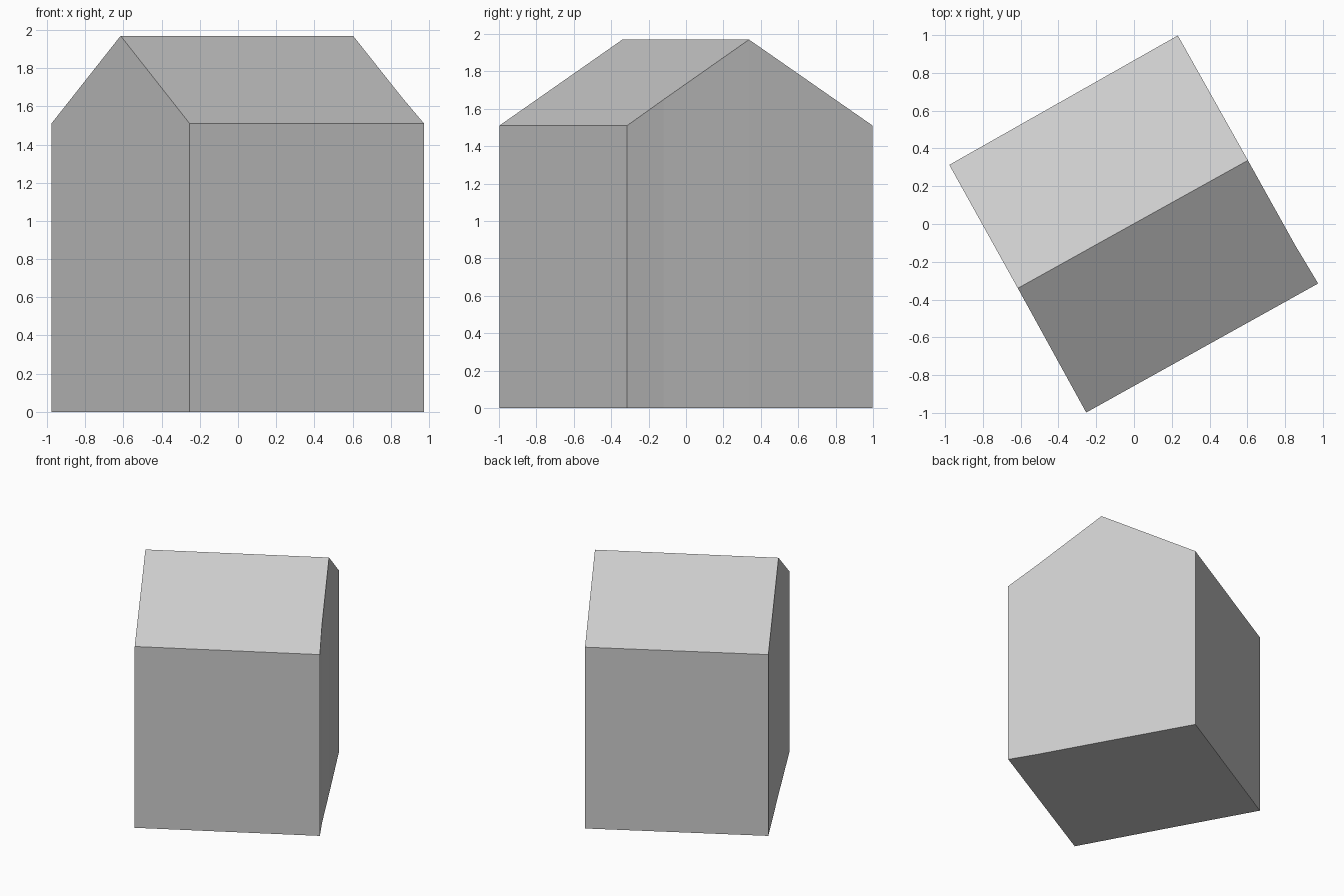
import bpy, bmesh

cube = bpy.data.objects.get("Cube")
if cube:
    bpy.data.objects.remove(cube)

EAVE, RIDGE = 1.51, 1.97

# Plain grey for the whole building
grey = bpy.data.materials.new("plain_grey")
grey.use_nodes = True
colour = (0.6, 0.6, 0.6, 1)
grey.diffuse_color = colour
grey.node_tree.nodes["Principled BSDF"].inputs["Base Color"].default_value = colour

# Footprint counter-clockwise: x, y, wall height
footprint = [
    (-0.253, -0.998, EAVE),   # front corner
    (0.975, -0.315, EAVE),    # left corner
    (0.857, -0.119, 1.65),    # slight bend in the gable wall
    (0.603, 0.337, RIDGE),    # left ridge end
    (0.232, 0.998, EAVE),     # back corner
    (-0.978, 0.313, EAVE),    # right corner
    (-0.615, -0.34, RIDGE),   # right ridge end
]

bm = bmesh.new()
base = [bm.verts.new((x, y, 0)) for x, y, z in footprint]
top = [bm.verts.new(p) for p in footprint]

# Floor and walls
bm.faces.new(base[::-1])
count = len(footprint)
for i in range(count):
    j = (i + 1) % count
    bm.faces.new((base[i], base[j], top[j], top[i]))

# Two roof slopes meeting at the ridge
bm.faces.new(top[:4] + top[6:])
bm.faces.new(top[3:])
bmesh.ops.recalc_face_normals(bm, faces=bm.faces)

mesh = bpy.data.meshes.new("gabled_house")
bm.to_mesh(mesh)
bm.free()
mesh.materials.append(grey)
house = bpy.data.objects.new("gabled_house", mesh)
bpy.context.collection.objects.link(house)
